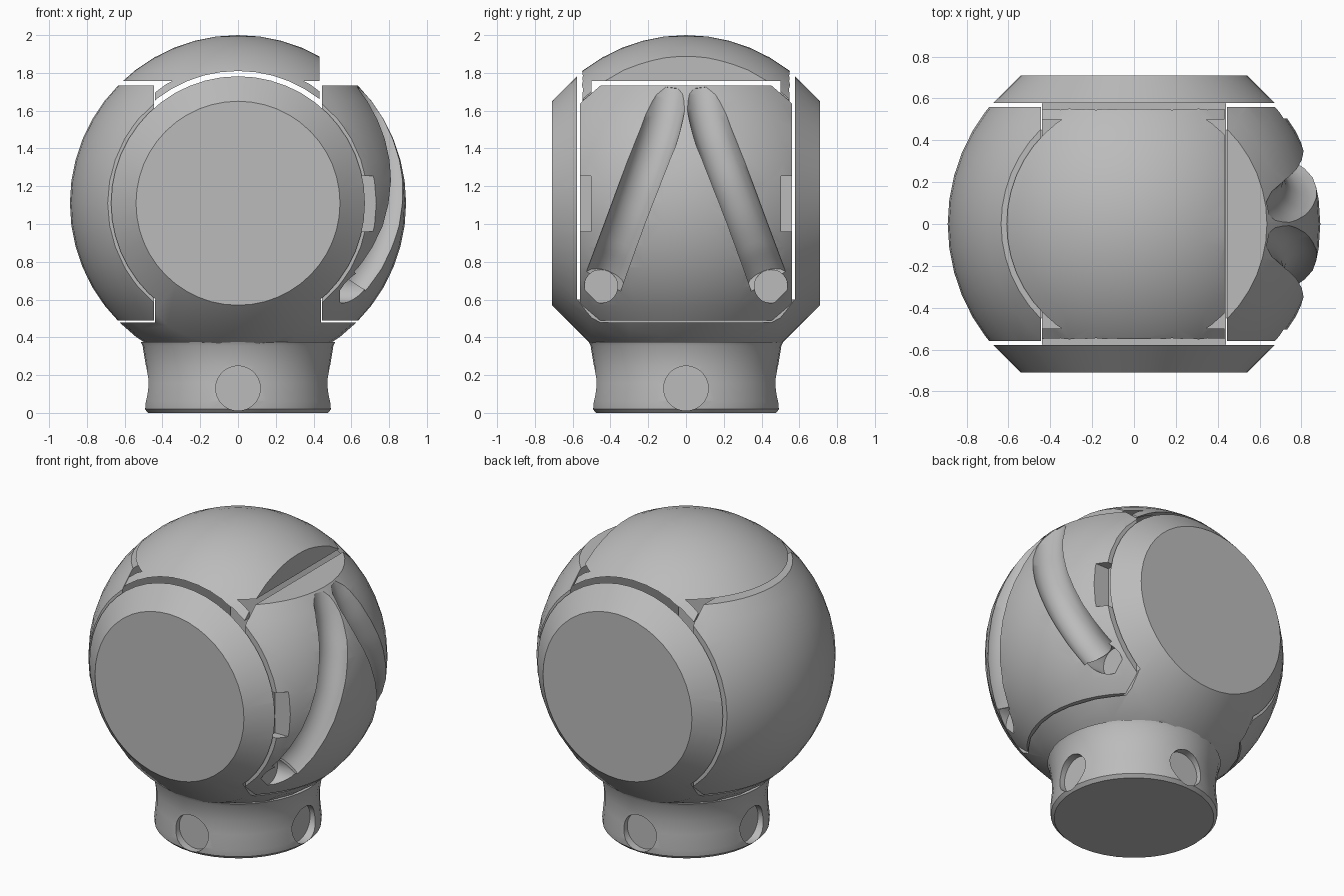
import bpy, bmesh
from math import radians, sqrt, pi
from mathutils import Matrix, Vector

R, CZ = 0.89, 1.11          # ball radius and centre height
HALF, GAP = 0.56, 0.44      # half depth of the ball parts, half width of the cap

cube = bpy.data.objects.get("Cube")
if cube:
    bpy.data.objects.remove(cube, do_unlink=True)

grey = bpy.data.materials.new("plain_grey")
grey.use_nodes = True
grey.diffuse_color = (0.5, 0.5, 0.5, 1)
grey.node_tree.nodes["Principled BSDF"].inputs["Base Color"].default_value = (0.5, 0.5, 0.5, 1)


def make(name, bm):
    bmesh.ops.recalc_face_normals(bm, faces=bm.faces)
    mesh = bpy.data.meshes.new(name)
    bm.to_mesh(mesh)
    bm.free()
    mesh.materials.append(grey)
    obj = bpy.data.objects.new(name, mesh)
    bpy.context.collection.objects.link(obj)
    return obj


def box(x0, x1, y0, y1, z0, z1):
    bm = bmesh.new()
    bmesh.ops.create_cube(bm, size=1)
    for v in bm.verts:
        v.co = Vector(((x0 + x1) / 2 + v.co.x * (x1 - x0),
                       (y0 + y1) / 2 + v.co.y * (y1 - y0),
                       (z0 + z1) / 2 + v.co.z * (z1 - z0)))
    return make("cutter", bm)


def rod(centre, direction, radius, length):
    bm = bmesh.new()
    turn = Vector(direction).to_track_quat('Z', 'Y').to_matrix().to_4x4()
    bmesh.ops.create_cone(bm, cap_ends=True, segments=48, radius1=radius, radius2=radius,
                          depth=length, matrix=Matrix.Translation(centre) @ turn)
    return make("cutter", bm)


def ball(name):
    bm = bmesh.new()
    bmesh.ops.create_uvsphere(bm, u_segments=48, v_segments=24, radius=R,
                              matrix=Matrix.Translation((0, 0, CZ)))
    return make(name, bm)


def lathe(name, profile, axis, centre, steps=48):
    """Spin (radius, height) points about an axis through centre."""
    bm = bmesh.new()
    verts = [bm.verts.new(Vector(centre) + Vector((r, 0, 0)) + Vector(axis) * h)
             for r, h in profile]
    edges = [bm.edges.new(pair) for pair in zip(verts, verts[1:])]
    bmesh.ops.spin(bm, geom=verts + edges, cent=centre, axis=axis,
                   angle=2 * pi, steps=steps)
    bmesh.ops.remove_doubles(bm, verts=bm.verts, dist=1e-4)
    return make(name, bm)


def combine(obj, tool, operation='DIFFERENCE'):
    mod = obj.modifiers.new("shape", 'BOOLEAN')
    mod.operation, mod.object, mod.solver = operation, tool, 'EXACT'
    bpy.context.view_layer.objects.active = obj
    bpy.ops.object.modifier_apply(modifier=mod.name)
    bpy.data.objects.remove(tool, do_unlink=True)


def groove(side):
    """Tube that follows the ball from near the top to the lower pocket."""
    curve = bpy.data.curves.new("groove", 'CURVE')
    curve.dimensions = '3D'
    curve.bevel_depth, curve.bevel_resolution = 0.11, 5
    curve.use_fill_caps = True
    curve.resolution_u = 6
    path = [(0.09, 1.75, 0.98), (0.12, 1.58, 0.92), (0.18, 1.38, 0.88),
            (0.27, 1.13, 0.86), (0.37, 0.86, 0.86), (0.43, 0.7, 0.87)]
    spline = curve.splines.new('BEZIER')
    spline.bezier_points.add(len(path) - 1)
    for p, (y, z, r) in zip(spline.bezier_points, path):
        p.co = (sqrt(r * r - y * y - (z - CZ) ** 2), side * y, z)
        p.handle_left_type = p.handle_right_type = 'AUTO'
    temp = bpy.data.objects.new("groove", curve)
    bpy.context.collection.objects.link(temp)
    bpy.context.view_layer.update()
    mesh = bpy.data.meshes.new_from_object(
        temp.evaluated_get(bpy.context.evaluated_depsgraph_get()))
    bm = bmesh.new()
    bm.from_mesh(mesh)
    bmesh.ops.remove_doubles(bm, verts=bm.verts, dist=1e-4)
    bpy.data.objects.remove(temp, do_unlink=True)
    return make("cutter", bm)


# Yoke: two chamfered side discs joined underneath by a saddle
half = [(0, 0.71), (0.54, 0.71), (0.75, 0.5), (0.84, 0.3), (0.88, 0.13)]
yoke = lathe("yoke", half + [(R, 0)] + [(r, -h) for r, h in reversed(half)],
             (0, 1, 0), (0, 0, CZ))
combine(yoke, box(-1, 1, -1, 1, 0, 0.36))
combine(yoke, box(-1, 1, -0.578, 0.578, 0.6, 2.2))
for s in (-1, 1):
    xs = sorted((s * GAP, s * 1.1))
    combine(yoke, box(*xs, -0.578, 0.578, 0.478, 1.2))

# Neck: waisted collar with four shallow round sockets
neck = lathe("neck", [(0, 0), (0.475, 0), (0.495, 0.02), (0.498, 0.06), (0.488, 0.16),
                      (0.488, 0.25), (0.505, 0.355), (0.515, 0.375), (0, 0.375)],
             (0, 0, 1), (0, 0, 0), 40)
for d in ((1, 0, 0), (-1, 0, 0), (0, 1, 0), (0, -1, 0)):
    combine(neck, rod(Vector(d) * 0.54 + Vector((0, 0, 0.13)), d, 0.118, 0.2))

# Cap: top of the ball, with a tongue over the plain shell and a hollow underside
cap = ball("cap")
combine(cap, box(-1, 0.432, -HALF, HALF, 1.6, 2.2), 'INTERSECT')
combine(cap, box(-1.1, -GAP, -1, 1, 1.5, 1.758))
combine(cap, rod((0, 0, CZ), (0, 1, 0), 0.7, 2))
combine(cap, box(-1, 1, -0.5, 0.5, 1.5, 1.758))

# Side shells between the discs
shells = []
for s, name in ((-1, "right_shell"), (1, "left_shell")):
    shell = ball(name)
    xs = sorted((s * (GAP + 0.005), s * 1.1))
    combine(shell, box(*xs, -HALF, HALF, 0.488, 1.733), 'INTERSECT')
    shells.append(shell)

# Twin grooves, round pockets and edge notches on the left shell
for s in (-1, 1):
    combine(shells[1], groove(s))
    combine(shells[1], rod((0.74, s * 0.45, 0.67), (1, 0, 0), 0.088, 0.4))
    ys = sorted((s * 0.503, s * 0.7))
    combine(shells[1], box(0.62, 1, *ys, 0.96, 1.255))

# Smooth surfaces with crisp edges
for obj in [yoke, neck, cap] + shells:
    bpy.ops.object.select_all(action='DESELECT')
    obj.select_set(True)
    bpy.context.view_layer.objects.active = obj
    bpy.ops.object.shade_smooth_by_angle(angle=radians(28))
